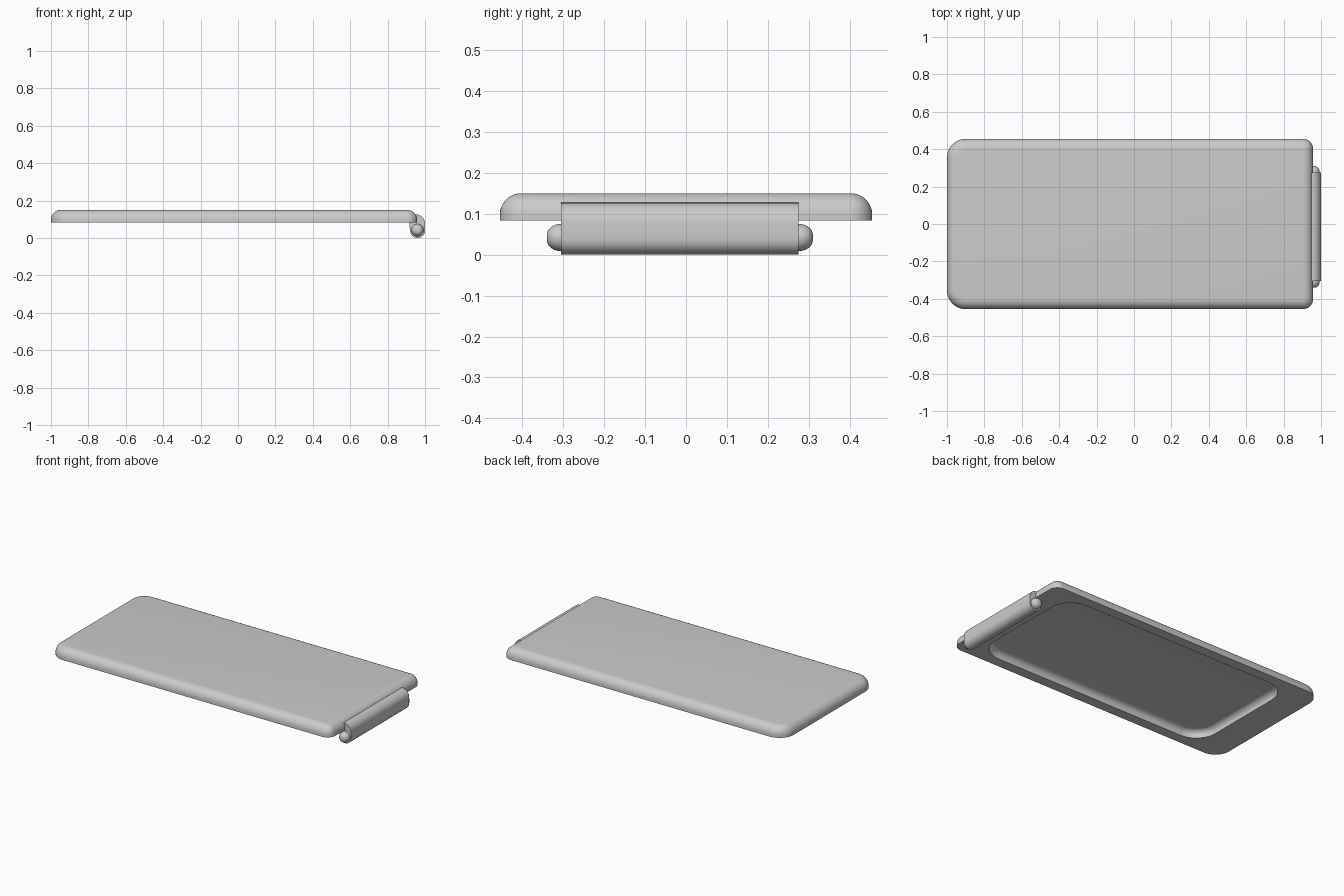
import bpy
import bmesh
from math import sin, cos, pi, radians

cube = bpy.data.objects.get("Cube")
if cube:
    bpy.data.objects.remove(cube, do_unlink=True)

grey = bpy.data.materials.new("plain grey")
grey.use_nodes = True
colour = (0.6, 0.6, 0.6, 1)
grey.diffuse_color = colour
grey.node_tree.nodes["Principled BSDF"].inputs["Base Color"].default_value = colour


def loft(name, rings):
    """Bridge equal rings of points, cap both ends and shade smooth."""
    bm = bmesh.new()
    loops = [[bm.verts.new(p) for p in ring] for ring in rings]
    n = len(loops[0])
    for a, b in zip(loops, loops[1:]):
        for i in range(n):
            j = (i + 1) % n
            bm.faces.new((a[i], a[j], b[j], b[i]))
    bm.faces.new(loops[0])
    bm.faces.new(loops[-1])
    bmesh.ops.recalc_face_normals(bm, faces=bm.faces)
    mesh = bpy.data.meshes.new(name)
    bm.to_mesh(mesh)
    bm.free()
    mesh.materials.append(grey)
    obj = bpy.data.objects.new(name, mesh)
    bpy.context.collection.objects.link(obj)
    bpy.ops.object.select_all(action='DESELECT')
    obj.select_set(True)
    bpy.context.view_layer.objects.active = obj
    bpy.ops.object.shade_smooth_by_angle(angle=radians(35))
    return obj


def rounded_rect(x0, x1, hy, r_free, r_hinge, z, inset=0, steps=10):
    """Ring with separate corner radii at the free and hinge ends."""
    x0, x1, hy = x0 + inset, x1 - inset, hy - inset
    r_free, r_hinge = (max(r - inset, 0.003) for r in (r_free, r_hinge))
    corners = [(x1, 1, 1, r_hinge), (x0, -1, 1, r_free),
               (x0, -1, -1, r_free), (x1, 1, -1, r_hinge)]
    ring = []
    for k, (x, sx, sy, r) in enumerate(corners):
        for i in range(steps + 1):
            a = (k + i / steps) * pi / 2
            ring.append((x - sx * r + r * cos(a), sy * (hy - r) + r * sin(a), z))
    return ring


# Lid: rounded slab with a shallow filleted recess underneath
BOTTOM, TOP, EDGE = 0.083, 0.15, 0.052
DEPTH, FILLET = 0.045, 0.035
outer = (-1.0, 0.958, 0.455, 0.1, 0.055)
recess = (-0.81, 0.82, 0.39, 0.14, 0.14)
arc = [i / 8 * pi / 2 for i in range(9)]
rings = [rounded_rect(*recess, BOTTOM + DEPTH - FILLET * (1 - sin(a)),
                      FILLET * (1 - cos(a))) for a in reversed(arc)]
rings += [rounded_rect(*recess, BOTTOM), rounded_rect(*outer, BOTTOM)]
rings += [rounded_rect(*outer, TOP - EDGE * (1 - sin(a)), EDGE * (1 - cos(a)))
          for a in arc]
loft("lid", rings)

# Hinge barrel: round bottom with a web curving up into the lid edge
PX, PZ, R = 0.96, 0.04, 0.04
profile = [(PX - R * cos(i * pi / 20), PZ - R * sin(i * pi / 20)) for i in range(21)]
profile += [(0.95 + 0.05 * cos(a), 0.077 + 0.05 * sin(a)) for a in arc]
profile += [(0.915, 0.115), (0.915, 0.083)]
loft("hinge_barrel", [[(x, y, z) for x, z in profile] for y in (-0.305, 0.275)])


# Hinge pin: rod with domed ends showing past the barrel
def pin_ring(y, r, sides=32):
    return [(PX + r * cos(2 * pi * i / sides), y, PZ + 0.002 + r * sin(2 * pi * i / sides))
            for i in range(sides)]


PIN, TIP = 0.033, 0.006
dome = [(TIP + (PIN - TIP) * cos(a), PIN * sin(a)) for a in arc]
pin = [pin_ring(-0.307 - d, r) for r, d in reversed(dome)]
pin += [pin_ring(0.277 + d, r) for r, d in dome]
loft("hinge_pin", pin)
